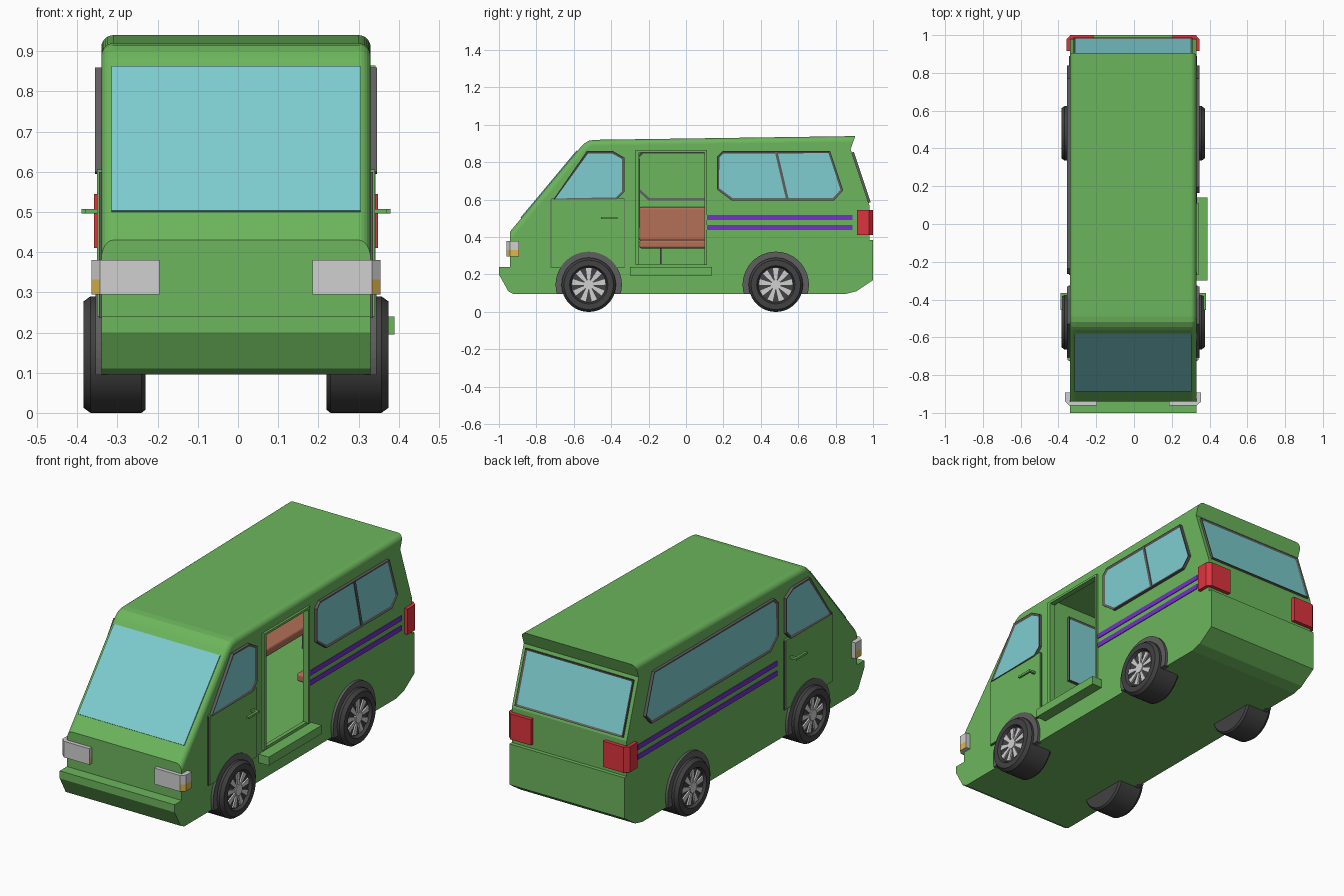
import bpy, bmesh, math
from mathutils import Vector

if "Cube" in bpy.data.objects:
    bpy.data.objects.remove(bpy.data.objects["Cube"])

CX, HW = -0.005, 0.335      # body centre line and half width


def material(name, rgb):
    m = bpy.data.materials.new(name)
    lin = [(c / 255 / 12.92 if c < 11 else ((c / 255 + 0.055) / 1.055) ** 2.4) for c in rgb]
    m.diffuse_color = (*lin, 1)
    m.use_nodes = True
    m.node_tree.nodes["Principled BSDF"].inputs["Base Color"].default_value = m.diffuse_color
    return m


GREEN = material("green paint", (108, 182, 92))
GLASS = material("blue glass", (126, 206, 208))
TRIM = material("grey trim", (94, 94, 94))
TYRE = material("black rubber", (66, 66, 66))
SILVER = material("silver", (208, 208, 208))
RED = material("red lamp", (222, 52, 62))
AMBER = material("amber lamp", (222, 184, 80))
PURPLE = material("purple stripe", (116, 50, 200))
BROWN = material("brown seat", (178, 112, 88))


def finish(bm, name, mats):
    bmesh.ops.recalc_face_normals(bm, faces=bm.faces[:])
    me = bpy.data.meshes.new(name)
    bm.to_mesh(me)
    bm.free()
    for m in mats:
        me.materials.append(m)
    ob = bpy.data.objects.new(name, me)
    bpy.context.collection.objects.link(ob)
    return ob


def slab_bm(pts, vec):
    """Polygon extruded along vec."""
    bm, vec = bmesh.new(), Vector(vec)
    a = [bm.verts.new(p) for p in pts]
    b = [bm.verts.new(Vector(p) + vec) for p in pts]
    caps = [bm.faces.new(a), bm.faces.new(b[::-1])]
    n = len(a)
    for i in range(n):
        bm.faces.new((a[i], b[i], b[(i + 1) % n], a[(i + 1) % n]))
    bmesh.ops.recalc_face_normals(bm, faces=bm.faces[:])
    return bm, caps


def slab(name, pts, vec, mat):
    return finish(slab_bm(pts, vec)[0], name, [mat])


def window(name, pts, vec, rim=0.014):
    """Framed pane: both caps inset, the middle becomes glass."""
    bm, caps = slab_bm(pts, vec)
    bmesh.ops.inset_individual(bm, faces=caps, thickness=rim, depth=-0.006)
    for f in caps:
        f.material_index = 1
    return finish(bm, name, [TRIM, GLASS])


def side(pts, s, d):
    return [(CX + s * d, y, z) for y, z in pts]


def rect(y0, y1, z0, z1):
    return [(y0, z0), (y1, z0), (y1, z1), (y0, z1)]


def side_slab(name, pts, s, d0, d1, mat):
    return slab(name, side(pts, s, d0), (s * (d1 - d0), 0, 0), mat)


def side_window(name, pts, s):
    return window(name, side(pts, s, 0.309), (s * 0.042, 0, 0))


def box(name, x, y, z, mat, bevel=0):
    pts = [(x[0], y[0], z[0]), (x[1], y[0], z[0]), (x[1], y[1], z[0]), (x[0], y[1], z[0])]
    bm, _ = slab_bm(pts, (0, 0, z[1] - z[0]))
    if bevel:
        bmesh.ops.bevel(bm, geom=bm.edges[:], offset=bevel, segments=3, profile=0.5, affect='EDGES')
    return finish(bm, name, [mat])


def cut(ob, cutter):
    m = ob.modifiers.new("cut", 'BOOLEAN')
    m.operation, m.solver, m.object = 'DIFFERENCE', 'EXACT', cutter
    bpy.context.view_layer.objects.active = ob
    bpy.ops.object.modifier_apply(modifier=m.name)
    bpy.data.objects.remove(cutter)


# Body shell: side profile, rounded along roof and windscreen edges
profile = [(-1, 0.24), (-1, 0.2), (-0.95, 0.11), (-0.92, 0.095), (0.85, 0.095), (0.91, 0.11),
           (1, 0.17), (1, 0.385), (0.98, 0.385), (0.98, 0.57), (0.88, 0.87), (0.905, 0.94),
           (-0.49, 0.92), (-0.52, 0.915), (-0.545, 0.9), (-0.56, 0.885), (-0.94, 0.43), (-0.94, 0.24)]
bm, _ = slab_bm(side(profile, 1, -HW), (2 * HW, 0, 0))
round_edges = [e for e in bm.edges
               if abs(e.verts[0].co.x - e.verts[1].co.x) < 1e-4
               and min(v.co.z for v in e.verts) > 0.42
               and min(v.co.y for v in e.verts) < -0.4]
bmesh.ops.bevel(bm, geom=round_edges, offset=0.03, segments=6, profile=0.5, affect='EDGES')
body = finish(bm, "body", [GREEN])

# Passenger compartment and sliding door opening
cabin = [(-0.26, 0.25), (0.95, 0.25), (0.95, 0.57), (0.86, 0.85), (0.86, 0.885), (-0.26, 0.885)]
cut(body, side_slab("cabin_cutter", cabin, 1, -0.315, 0.315, GREEN))
cut(body, side_slab("door_cutter", rect(-0.25, 0.1, 0.255, 0.855), 1, 0.28, 0.4, GREEN))

# Door opening rim and step
for nm, r in (("front", rect(-0.27, -0.25, 0.25, 0.865)), ("rear", rect(0.1, 0.112, 0.25, 0.865)),
              ("top", rect(-0.25, 0.1, 0.853, 0.865))):
    side_slab("door_rim_" + nm, r, 1, 0.32, HW + 0.012, GREEN)
box("step", (0.32, 0.39), (-0.3, 0.14), (0.195, 0.24), GREEN)

# Cab partition window
window("partition_window", [(-0.22, -0.27, 0.45), (0.22, -0.27, 0.45), (0.22, -0.27, 0.82), (-0.22, -0.27, 0.82)],
       (0, 0.025, 0))

# Windscreen and rear window
slab("windscreen", [(-0.315, -0.8815, 0.5), (0.305, -0.8815, 0.5), (0.305, -0.581, 0.86), (-0.315, -0.581, 0.86)],
     (0, -0.004, 0.0033), GLASS)
window("rear_window", [(CX - 0.315, 0.968, 0.58), (CX + 0.315, 0.968, 0.58),
                       (CX + 0.315, 0.878, 0.85), (CX - 0.315, 0.878, 0.85)], (0.0, 0.019, 0.006))

# Passenger side windows
right_win = [(0.165, 0.655), (0.165, 0.83), (0.195, 0.86), (0.77, 0.86), (0.84, 0.65), (0.79, 0.595), (0.245, 0.595)]
side_window("right_window", right_win, 1)
side_slab("window_divider", [(0.475, 0.855), (0.49, 0.855), (0.55, 0.6), (0.535, 0.6)], 1, 0.33, HW + 0.014, TRIM)
left_win = [(-0.265, 0.655), (-0.265, 0.83), (-0.235, 0.86), (0.77, 0.86), (0.84, 0.65), (0.79, 0.595), (-0.2, 0.595)]
side_window("left_window", left_win, -1)

cab_win = [(-0.71, 0.6), (-0.53, 0.86), (-0.39, 0.86), (-0.33, 0.825), (-0.33, 0.64), (-0.37, 0.6)]
lamp_rear = [(0.21, 1), (0.33, 1), (0.353, 0.978), (0.353, 0.915), (0.325, 0.915), (0.325, 0.97), (0.21, 0.97)]
lamp_front = [(0.19, -0.96), (0.338, -0.96), (0.36, -0.94), (0.36, -0.892), (0.32, -0.892), (0.19, -0.93)]

for s, tag in ((1, "right"), (-1, "left")):
    # Cab door with dark gap, window and handle
    side_slab(tag + "_door_gap", rect(-0.724, -0.326, 0.236, 0.6), s, 0.32, HW + 0.006, TRIM)
    side_slab(tag + "_cab_door", rect(-0.72, -0.33, 0.24, 0.605), s, 0.32, HW + 0.011, GREEN)
    side_window(tag + "_cab_window", cab_win, s)
    side_slab(tag + "_handle_grip", rect(-0.455, -0.365, 0.496, 0.507), s, 0.373, 0.385, GREEN)
    side_slab(tag + "_handle_mount", rect(-0.378, -0.365, 0.496, 0.507), s, 0.33, 0.374, GREEN)

    # Stripes
    for z in (0.452, 0.504):
        side_slab(tag + "_stripe", rect(0.112 if s > 0 else -0.27, 0.89, z - 0.013, z + 0.013),
                  s, 0.33, HW + 0.004, PURPLE)

    # Lamps
    slab(tag + "_tail_lamp", [(CX + s * d, y, 0.41) for d, y in lamp_rear], (0, 0, 0.135), RED)
    slab(tag + "_headlamp", [(CX + s * d, y, 0.332) for d, y in lamp_front], (0, 0, 0.048), SILVER)
    bm, _ = slab_bm([(CX + s * d, y, 0.295) for d, y in lamp_front], (0, 0, 0.037))
    for f in bm.faces:
        f.material_index = int(abs(f.normal.x) > 0.6)
    finish(bm, tag + "_indicator", [SILVER, AMBER])

    for wy, pos in ((-0.52, "front"), (0.48, "rear")):
        # Wheel arch
        angles = [math.radians(-16.6 + 213.2 * i / 32) for i in range(33)]
        arch = [(wy + 0.177 * math.cos(a), 0.145 + 0.177 * math.sin(a)) for a in angles]
        side_slab(f"{pos}_{tag}_arch", arch, s, 0.32, HW + 0.014, TRIM)

        # Tyre: lathed section with a recessed wheel face
        section = [(0.225, 0), (0.225, 0.137), (0.235, 0.145), (0.362, 0.145), (0.38, 0.132),
                   (0.38, 0.102), (0.364, 0.094), (0.364, 0)]
        bm = bmesh.new()
        vs = [bm.verts.new((CX + s * d, wy, 0.145 + r)) for d, r in section]
        es = [bm.edges.new(p) for p in zip(vs, vs[1:])]
        bmesh.ops.spin(bm, geom=vs + es, cent=(0, wy, 0.145), axis=(1, 0, 0), angle=math.tau,
                       steps=48, use_merge=True)
        bmesh.ops.remove_doubles(bm, verts=bm.verts[:], dist=1e-5)
        tyre = finish(bm, f"{pos}_{tag}_tyre", [TYRE])
        bpy.ops.object.select_all(action='DESELECT')
        tyre.select_set(True)
        bpy.context.view_layer.objects.active = tyre
        bpy.ops.object.shade_smooth_by_angle(angle=math.radians(25))

        # Spokes and hub
        def polar(r, a):
            return (wy + r * math.cos(a), 0.145 + r * math.sin(a))
        for k in range(9):
            a = math.pi / 2 + k * math.tau / 9
            pts = [polar(0.02, a - 0.3), polar(0.09, a - 0.17), polar(0.09, a + 0.17), polar(0.02, a + 0.3)]
            side_slab(f"{pos}_{tag}_spoke", pts, s, 0.36, 0.372, SILVER)
        side_slab(f"{pos}_{tag}_hub", [polar(0.028, k * math.tau / 20) for k in range(20)], s, 0.36, 0.376, SILVER)


# Bench seats on thin legs
def bench(name, x, y, back_x, back_y):
    box(name + "_cushion", x, y, (0.34, 0.385), BROWN, 0.012)
    box(name + "_back", back_x, back_y, (0.38, 0.56), BROWN, 0.012)
    for t in (0.1, 0.5, 0.9):
        ly = y[0] + t * (y[1] - y[0])
        for lx in (x[0] + 0.03, x[1] - 0.03):
            box(name + "_leg", (lx - 0.004, lx + 0.004), (ly - 0.004, ly + 0.004), (0.245, 0.345), TRIM)


bench("left_bench", (-0.315, -0.14), (-0.25, 0.9), (-0.318, -0.28), (-0.25, 0.9))
bench("right_bench", (0.13, 0.305), (0.3, 0.9), (0.27, 0.308), (0.3, 0.9))
